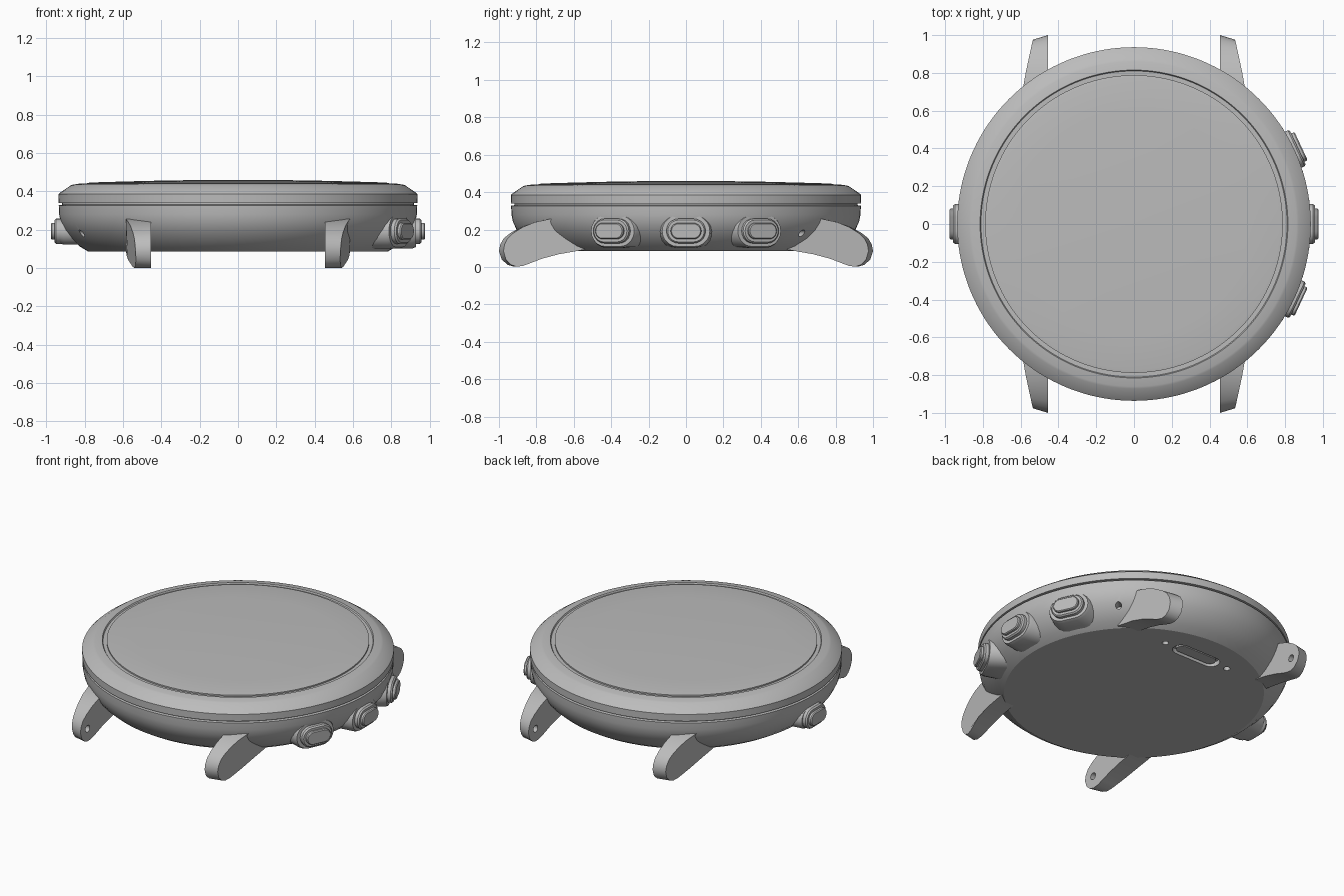
import bpy, bmesh, math
from mathutils import Matrix, Vector

if "Cube" in bpy.data.objects:
    bpy.data.objects.remove(bpy.data.objects["Cube"], do_unlink=True)

GREY = (0.5, 0.5, 0.5, 1)
grey = bpy.data.materials.new("plain grey")
grey.use_nodes = True
grey.diffuse_color = GREY
grey.node_tree.nodes["Principled BSDF"].inputs["Base Color"].default_value = GREY


def finish(name, bm):
    """Turn a bmesh into a grey object in the scene."""
    bmesh.ops.recalc_face_normals(bm, faces=bm.faces[:])
    mesh = bpy.data.meshes.new(name)
    bm.to_mesh(mesh)
    bm.free()
    mesh.materials.append(grey)
    ob = bpy.data.objects.new(name, mesh)
    bpy.context.collection.objects.link(ob)
    return ob


def select(ob):
    bpy.ops.object.select_all(action="DESELECT")
    ob.select_set(True)
    bpy.context.view_layer.objects.active = ob


def smooth(ob, angle=28):
    select(ob)
    bpy.ops.object.shade_smooth_by_angle(angle=math.radians(angle))


def loft(name, rings):
    """Join equal rings of points and cap both ends."""
    bm = bmesh.new()
    loops = [[bm.verts.new(p) for p in ring] for ring in rings]
    n = len(loops[0])
    for a, b in zip(loops, loops[1:]):
        for i in range(n):
            j = (i + 1) % n
            bm.faces.new((a[i], a[j], b[j], b[i]))
    bm.faces.new(loops[0])
    bm.faces.new(loops[-1])
    return finish(name, bm)


def lathe(name, profile, n=144):
    def ring(r, z):
        return [(r * math.cos(math.tau * i / n), r * math.sin(math.tau * i / n), z) for i in range(n)]
    return loft(name, [ring(r, z) for r, z in profile])


def stadium(w, h, depth, n=10):
    """Pill outline across local y and z, at local x = depth."""
    r = h / 2
    pts = []
    for side in (1, -1):
        for i in range(n + 1):
            a = math.pi * i / n - math.pi / 2
            pts.append(Vector((depth, side * (w / 2 - r + r * math.cos(a)), side * r * math.sin(a))))
    return pts


def pill(name, sections, matrix):
    return loft(name, [[matrix @ p for p in stadium(*s)] for s in sections])


def cut(target, cutter):
    mod = target.modifiers.new("cut", "BOOLEAN")
    mod.operation = "DIFFERENCE"
    mod.solver = "EXACT"
    mod.object = cutter
    select(target)
    bpy.ops.object.modifier_apply(modifier=mod.name)
    bpy.data.objects.remove(cutter, do_unlink=True)


def outward(degrees, z):
    return Matrix.Translation((0, 0, z)) @ Matrix.Rotation(math.radians(degrees), 4, "Z")


# Case body with a curved underside
case = lathe("case", [(0.78, 0.085), (0.825, 0.112), (0.87, 0.152), (0.905, 0.198), (0.925, 0.24),
                      (0.933, 0.28), (0.935, 0.327), (0.918, 0.33), (0.918, 0.345)])

# Small sensor holes in the flank
for angle in (44, 204):
    cut(case, pill("hole_cutter", [(0.036, 0.036, 0.84), (0.036, 0.036, 0.95)], outward(angle, 0.18)))

# Charging socket and screw holes underneath
down = Matrix.Translation((0, 0.58, 0.085)) @ Matrix.Rotation(math.pi / 2, 4, "Y") @ Matrix.Rotation(math.pi / 2, 4, "X")
cut(case, pill("socket_cutter", [(0.34, 0.11, -0.03), (0.34, 0.11, 0.03)], down))
for x in (-0.24, 0.24):
    cut(case, pill("screw_cutter", [(0.04, 0.04, -0.03), (0.04, 0.04, 0.03)], Matrix.Translation((x, 0, 0)) @ down))
smooth(case)
smooth(pill("socket_plug", [(0.29, 0.075, -0.04), (0.29, 0.075, -0.006)], down))

# Bezel ring with a chamfer, and the domed glass set inside it
smooth(lathe("bezel", [(0.9, 0.337), (0.935, 0.339), (0.936, 0.385), (0.925, 0.395), (0.872, 0.431),
                       (0.86, 0.435), (0.815, 0.442), (0.81, 0.434), (0.78, 0.434)]), 20)
smooth(lathe("glass", [(0.788, 0.425), (0.788, 0.443), (0.77, 0.446), (0.6, 0.451), (0.4, 0.456),
                       (0.2, 0.459), (0.02, 0.46)]), 20)

# Pushers, each on a boss that grows out of the case
for name, angle, w, h in (("right_middle", 0, 0.27, 0.18), ("right_back", 25, 0.27, 0.18),
                          ("right_front", -25, 0.27, 0.18), ("left", 180, 0.24, 0.14)):
    place = outward(angle, 0.192)
    smooth(pill(name + "_boss", [(w + 0.06, h, 0.7), (w, h, 0.91), (w - 0.015, h - 0.015, 0.928)], place))
    smooth(pill(name + "_button", [(0.21, 0.132, 0.9), (0.21, 0.132, 0.948), (0.195, 0.117, 0.957),
                                   (0.165, 0.087, 0.957), (0.165, 0.087, 0.97), (0.155, 0.077, 0.976)], place))

# Four curved strap lugs, pierced for the pins on the inner face
SIDE = [(0.5, 0.1), (0.6, 0.082), (0.68, 0.068), (0.77, 0.044), (0.84, 0.019), (0.88, 0.006),
        (0.92, 0.001), (0.955, 0.012), (0.985, 0.04), (1.0, 0.085), (0.993, 0.12), (0.975, 0.152),
        (0.94, 0.181), (0.88, 0.214), (0.81, 0.239), (0.735, 0.255), (0.6, 0.255)]
for sx, x_name in ((1, "right"), (-1, "left")):
    for sy, y_name in ((-1, "front"), (1, "back")):
        inner = [(sx * 0.455, sy * y, z) for y, z in SIDE]
        outer = []
        for y, z in SIDE:
            y_out = y - max(0, y - 0.8) * 0.12
            outer.append((sx * (0.585 - max(0, y - 0.74) * 0.19 - max(0, 0.1 - z) * 0.1), sy * y_out, z))
        lug = loft(f"{y_name}_{x_name}_lug", [inner, outer])
        pin = Matrix.Translation((sx * 0.455, sy * 0.925, 0.085))
        cut(lug, pill("pin_cutter", [(0.045, 0.045, -0.05), (0.045, 0.045, 0.05)], pin))
        smooth(lug)
